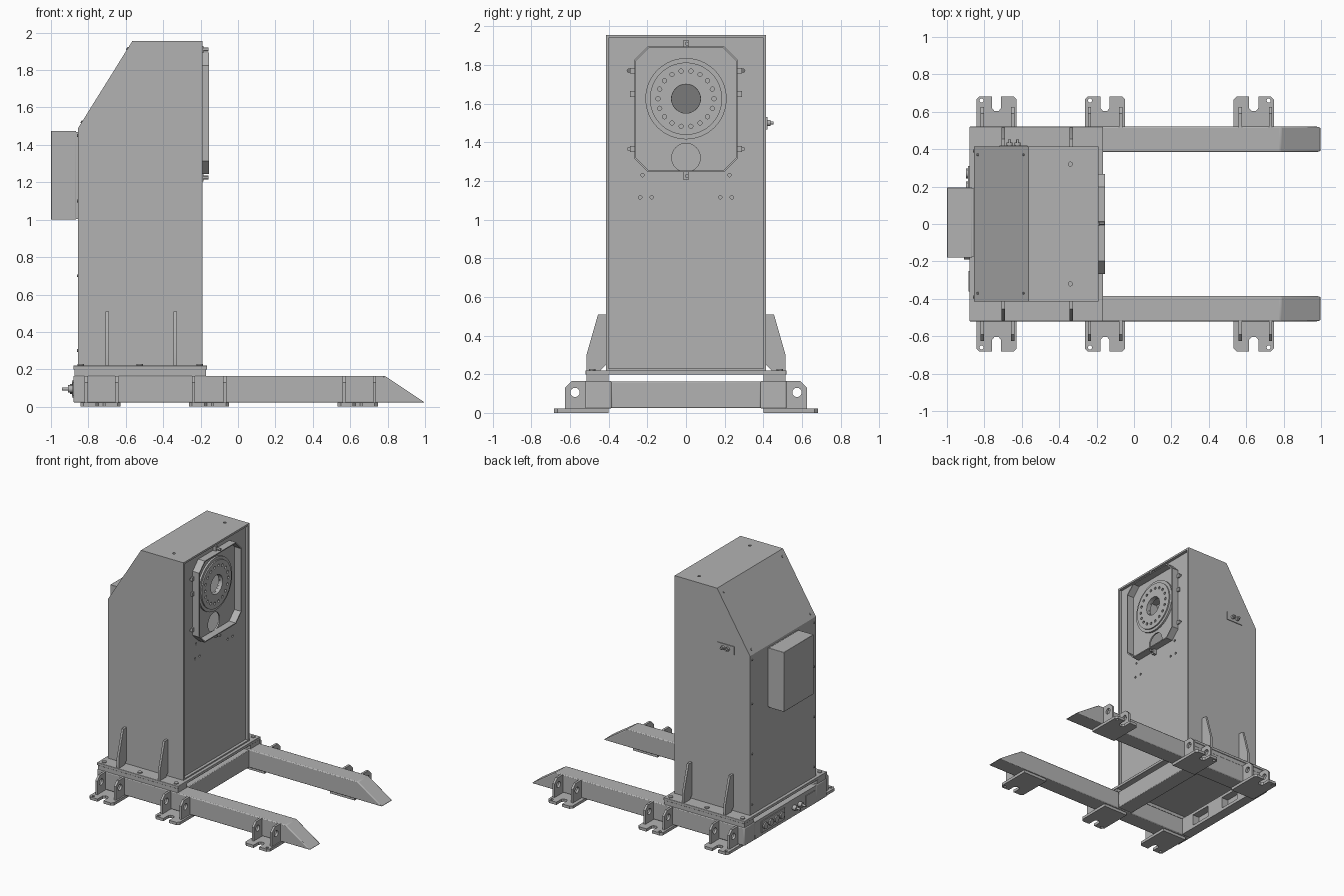
import bpy, bmesh, math
from mathutils import Vector

if "Cube" in bpy.data.objects:
    bpy.data.objects.remove(bpy.data.objects["Cube"], do_unlink=True)

steel = bpy.data.materials.new("grey_steel")
steel.use_nodes = True
GREY = (0.45, 0.45, 0.45, 1)
steel.diffuse_color = GREY
steel.node_tree.nodes["Principled BSDF"].inputs["Base Color"].default_value = GREY


# ---------- helpers ----------
def prism(name, outlines, axis, lo, hi, bevel=0):
    """Extrude one outline, or a list of outlines, along an axis from lo to hi."""
    if not isinstance(outlines[0], list):
        outlines = [outlines]
    place = {"x": lambda a, b, t: (t, a, b),
             "y": lambda a, b, t: (a, t, b),
             "z": lambda a, b, t: (a, b, t)}[axis]
    bm = bmesh.new()
    for outline in outlines:
        face = bm.faces.new([bm.verts.new(place(a, b, lo)) for a, b in outline])
        new = bmesh.ops.extrude_face_region(bm, geom=[face])["geom"]
        shift = Vector(place(0, 0, hi - lo))
        bmesh.ops.translate(bm, vec=shift, verts=[v for v in new if isinstance(v, bmesh.types.BMVert)])
    bmesh.ops.recalc_face_normals(bm, faces=bm.faces)
    mesh = bpy.data.meshes.new(name)
    bm.to_mesh(mesh)
    bm.free()
    mesh.materials.append(steel)
    obj = bpy.data.objects.new(name, mesh)
    bpy.context.collection.objects.link(obj)
    if bevel:
        mod = obj.modifiers.new("Bevel", "BEVEL")
        mod.width, mod.segments = bevel, 2
    return obj


def rect(a0, a1, b0, b1, c=0):
    """Rectangle outline with optional chamfered corners."""
    if not c:
        return [(a0, b0), (a1, b0), (a1, b1), (a0, b1)]
    return [(a0 + c, b0), (a1 - c, b0), (a1, b0 + c), (a1, b1 - c),
            (a1 - c, b1), (a0 + c, b1), (a0, b1 - c), (a0, b0 + c)]


def circle(a, b, r, n=16):
    return [(a + r * math.cos(math.tau * i / n), b + r * math.sin(math.tau * i / n)) for i in range(n)]


def box(name, x, y, z, bevel=0):
    return prism(name, rect(*x, *y), "z", *z, bevel)


def cut(obj, outlines, axis, lo, hi):
    cutter = prism("cutter", outlines, axis, lo, hi)
    cutter.hide_render = True
    mod = obj.modifiers.new("Cut", "BOOLEAN")
    mod.operation, mod.solver, mod.object = "DIFFERENCE", "EXACT", cutter
    bpy.context.view_layer.objects.active = obj
    bpy.ops.object.modifier_apply(modifier=mod.name)
    bpy.data.objects.remove(cutter, do_unlink=True)


# ---------- column: hollow sheet housing ----------
X0, X1, W, TOP = -0.855, -0.19, 0.415, 1.955
column = prism("column_housing", [(X0, 0.22), (X1, 0.22), (X1, TOP), (-0.565, TOP), (X0, 1.49)], "y", -W, W)
cut(column, [(-0.84, 0.23), (0, 0.23), (0, 1.94), (-0.557, 1.94), (-0.84, 1.486)], "y", -0.4, 0.4)
cut(column, [circle(-0.34, y, 0.011) for y in (-0.32, 0.32)], "z", 1.9, 2)

# recessed front panel with hub opening, cable opening and bolt holes
HUB = 1.625
panel = prism("front_panel", rect(-0.401, 0.401, 0.225, 1.941), "x", -0.225, -0.213)
holes = [circle(0, HUB, 0.074, 32), circle(0, 1.32, 0.074, 32)]
for y, z in ((0.295, 1.77), (0.295, 1.365), (0.225, 1.23), (0.237, 1.115), (0.177, 1.115)):
    holes += [circle(s * y, z, 0.009, 12) for s in (1, -1)]
cut(panel, holes, "x", -0.3, -0.15)

# octagonal guard collar
collar = prism("guard_collar", rect(-0.267, 0.267, 1.245, 1.895, 0.07), "x", -0.214, -0.155)
cut(collar, rect(-0.259, 0.259, 1.253, 1.887, 0.067), "x", -0.3, 0)
for z, name in ((1.91, "upper"), (1.225, "lower")):
    prism(name + "_collar_tab", rect(-0.012, 0.012, z - 0.02, z + 0.02), "x", -0.214, -0.185)
    prism(name + "_collar_screw", circle(0.004, z, 0.01, 12), "x", -0.19, -0.157)
for s in (1, -1):
    prism("side_collar_tab", [rect(s * 0.267, s * 0.29, z - 0.015, z + 0.015) for z in (1.365, 1.65, 1.77)],
          "x", -0.214, -0.2)

# rotating flange with a ring of bolt holes
flange = prism("flange_rim", circle(0, HUB, 0.21, 64), "x", -0.214, -0.198)
plate = prism("flange_plate", circle(0, HUB, 0.187, 64), "x", -0.213, -0.188)
bolts = [circle(0.145 * math.sin(math.radians(20 * i + 10)), HUB + 0.145 * math.cos(math.radians(20 * i + 10)),
                0.011, 12) for i in range(18)]
cut(flange, circle(0, HUB, 0.18, 64), "x", -0.3, 0)
cut(plate, [circle(0, HUB, 0.075, 32)] + bolts, "x", -0.3, 0)

# ---------- rear cabinet, screws and side connectors ----------
box("rear_cabinet", (-1.0, -0.865), (-0.18, 0.195), (1.0, 1.475), 0.003)
box("rear_cabinet_flange", (-0.866, X0), (-0.175, 0.19), (1.005, 1.47))
prism("rear_panel_screws", [circle(s * 0.39, z, 0.008, 10) for s in (1, -1) for z in (0.3, 0.7, 1.1, 1.45)],
      "x", X0 - 0.006, X0)
slope = math.atan2(TOP - 1.49, X0 + 0.565)
for x in (-0.835, -0.59):
    for y in (-0.37, 0.37):
        screw = prism("slope_screw", circle(0, 0, 0.008, 10), "z", 0, 0.005)
        screw.location = (x, y, 1.49 + (x - X0) * (TOP - 1.49) / (-0.565 - X0))
        screw.rotation_euler.y = slope - math.pi
prism("connector_plate", rect(-0.72, -0.57, 1.465, 1.53), "y", W, W + 0.006)
prism("side_connectors", [circle(x, 1.5, 0.016) for x in (-0.665, -0.622)], "y", W, W + 0.022)
prism("side_connector_pins", [circle(x, 1.5, 0.008) for x in (-0.665, -0.622)], "y", W, W + 0.037)

# ---------- base frame ----------
base = box("base_plate", (-0.88, -0.165), (-0.52, 0.52), (0.198, 0.22), 0.003)
for s in (1, -1):
    side = "left_" if s > 0 else "right_"
    y_in, y_out = s * 0.385, s * 0.52
    prism(side + "rail", [(-0.88, 0.022), (1.0, 0.022), (0.785, 0.165), (-0.88, 0.165)],
          "y", y_in, y_out, 0.007)
    box(side + "spacer_bar", (-0.875, -0.17), (s * 0.4, s * 0.515), (0.16, 0.2))
    prism(side + "base_bolts", [circle(x, s * 0.485, 0.017) for x in (-0.84, -0.525, -0.205)], "z", 0.215, 0.228)
    for x in (-0.7, -0.335):
        prism(side + "column_gusset", [(s * y, z) for y, z in (
            (0.413, 0.51), (0.455, 0.51), (0.515, 0.3), (0.515, 0.218), (0.445, 0.218), (0.413, 0.25))],
            "x", x - 0.009, x + 0.009)
    # slotted anchor feet, each with two lifting ribs
    for x, ribs, hole in ((-0.735, (-0.812, -0.648), -0.08), (-0.155, (-0.238, -0.07), -0.08),
                          (0.64, (0.568, 0.73), 0.08)):
        outline = [(-0.108, 0.4), (0.108, 0.4), (0.108, 0.665), (0.09, 0.683), (0.025, 0.683), (0.025, 0.62),
                   (0.012, 0.605), (-0.012, 0.605), (-0.025, 0.62), (-0.025, 0.683), (-0.09, 0.683), (-0.108, 0.665)]
        foot = prism(side + "anchor_foot", [(x + a, s * b) for a, b in outline], "z", 0, 0.022)
        cut(foot, circle(x + hole, s * 0.66, 0.011, 12), "z", -0.1, 0.1)
        for rx in ribs:
            rib = prism(side + "foot_rib", [(s * y, z) for y, z in (
                (0.515, 0.02), (0.625, 0.02), (0.625, 0.13), (0.59, 0.165), (0.515, 0.165))],
                "x", rx - 0.009, rx + 0.009)
            cut(rib, circle(s * 0.574, 0.106, 0.024), "x", -2, 2)

front_beam = box("front_cross_beam", (-0.3, -0.17), (-0.386, 0.386), (0.025, 0.163), 0.005)
rear_beam = box("rear_cross_beam", (-0.88, -0.8), (-0.386, 0.386), (0.025, 0.163))
cut(rear_beam, [rect(y - 0.09, y + 0.09, 0.05, 0.14) for y in (0.17, -0.17)], "x", -0.86, -0.7)

# rear sockets on the base
prism("socket_plate", rect(0.02, 0.31, 0.05, 0.14), "x", -0.887, -0.879)
prism("rear_sockets", [circle(y, 0.095, 0.026) for y in (0.06, 0.13, 0.2, 0.27)], "x", -0.897, -0.88)
prism("air_ports", [circle(y, 0.095, 0.02) for y in (-0.1, -0.17)], "x", -0.91, -0.88)
prism("air_port_tips", [circle(y, 0.095, 0.009) for y in (-0.1, -0.17)], "x", -0.94, -0.9)
prism("rear_label_plate", rect(-0.36, -0.25, 0.06, 0.13), "x", -0.885, -0.879)

# ---------- shading ----------
for obj in bpy.context.collection.objects:
    if obj.type == "MESH" and steel.name in obj.data.materials:
        bpy.context.view_layer.objects.active = obj
        bpy.ops.object.select_all(action="DESELECT")
        obj.select_set(True)
        bpy.ops.object.shade_smooth_by_angle(angle=math.radians(30))
